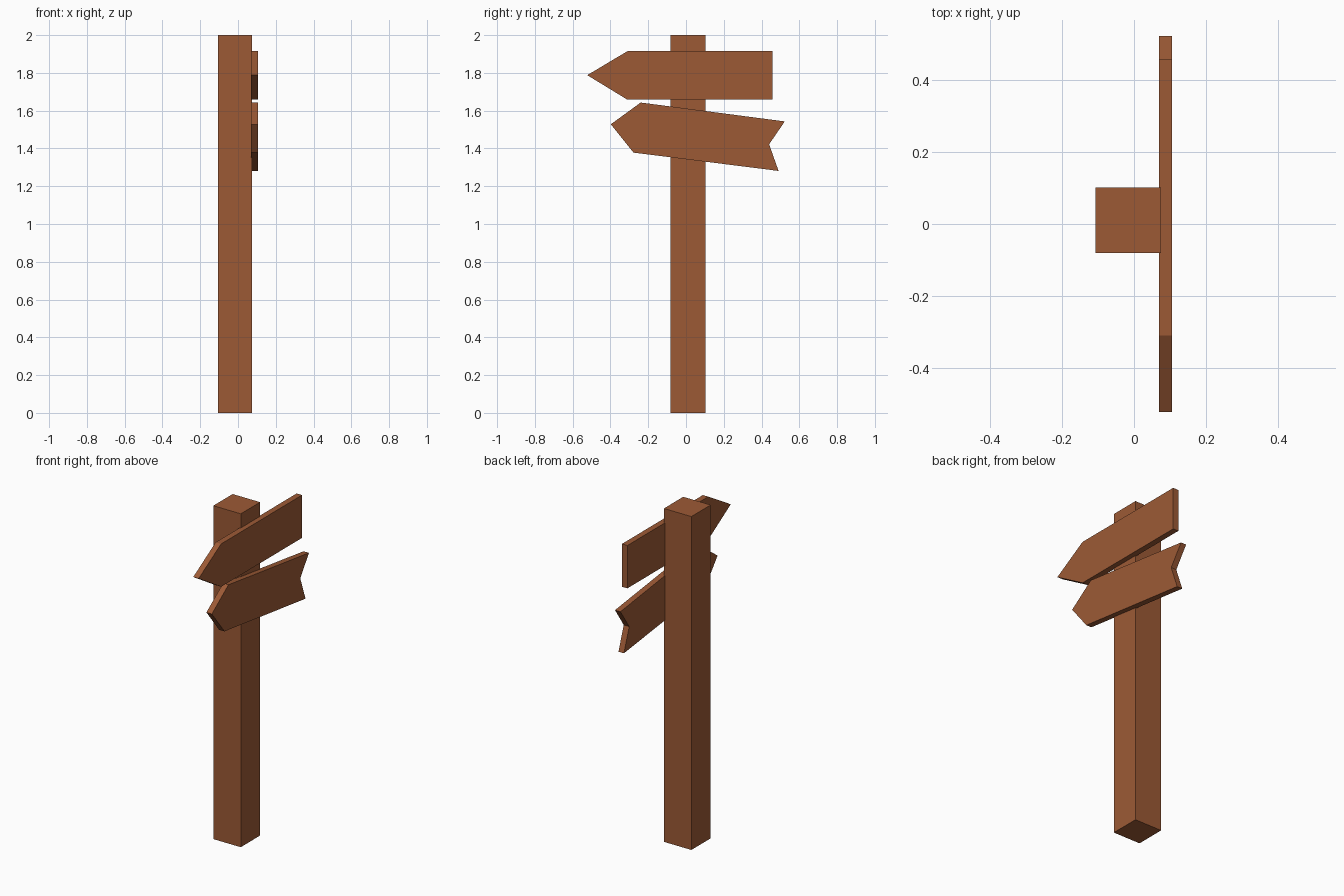
import bpy, bmesh

if "Cube" in bpy.data.objects:
    bpy.data.objects.remove(bpy.data.objects["Cube"])

wood = bpy.data.materials.new("brown wood")
wood.diffuse_color = (0.335, 0.102, 0.036, 1)
wood.use_nodes = True
wood.node_tree.nodes["Principled BSDF"].inputs["Base Color"].default_value = wood.diffuse_color


def extruded(name, points, depth):
    """Make a flat-faced solid from an outline moved along the depth vector."""
    bm = bmesh.new()
    face = bm.faces.new([bm.verts.new(p) for p in points])
    result = bmesh.ops.extrude_face_region(bm, geom=[face], use_keep_orig=True)
    moved = [g for g in result["geom"] if isinstance(g, bmesh.types.BMVert)]
    bmesh.ops.translate(bm, verts=moved, vec=depth)
    bmesh.ops.recalc_face_normals(bm, faces=bm.faces[:])
    mesh = bpy.data.meshes.new(name)
    bm.to_mesh(mesh)
    bm.free()
    mesh.materials.append(wood)
    obj = bpy.data.objects.new(name, mesh)
    bpy.context.collection.objects.link(obj)
    return obj


def board(name, outline):
    """Sign board: (y, z) outline on the right side of the post."""
    return extruded(name, [(0.069, y, z) for y, z in outline], (0.036, 0, 0))


# Square post
extruded("post", [(-0.107, -0.081, 0), (0.075, -0.081, 0),
                  (0.075, 0.102, 0), (-0.107, 0.102, 0)], (0, 0, 2))

# Upper board: level, plain end
board("upper_arrow_board", [(-0.523, 1.788), (-0.31, 1.915), (0.457, 1.915),
                            (0.457, 1.658), (-0.31, 1.658)])

# Lower board: tilted, notched tail
board("lower_arrow_board", [(-0.398, 1.528), (-0.24, 1.643), (0.523, 1.543),
                            (0.44, 1.422), (0.49, 1.281), (-0.278, 1.378)])
